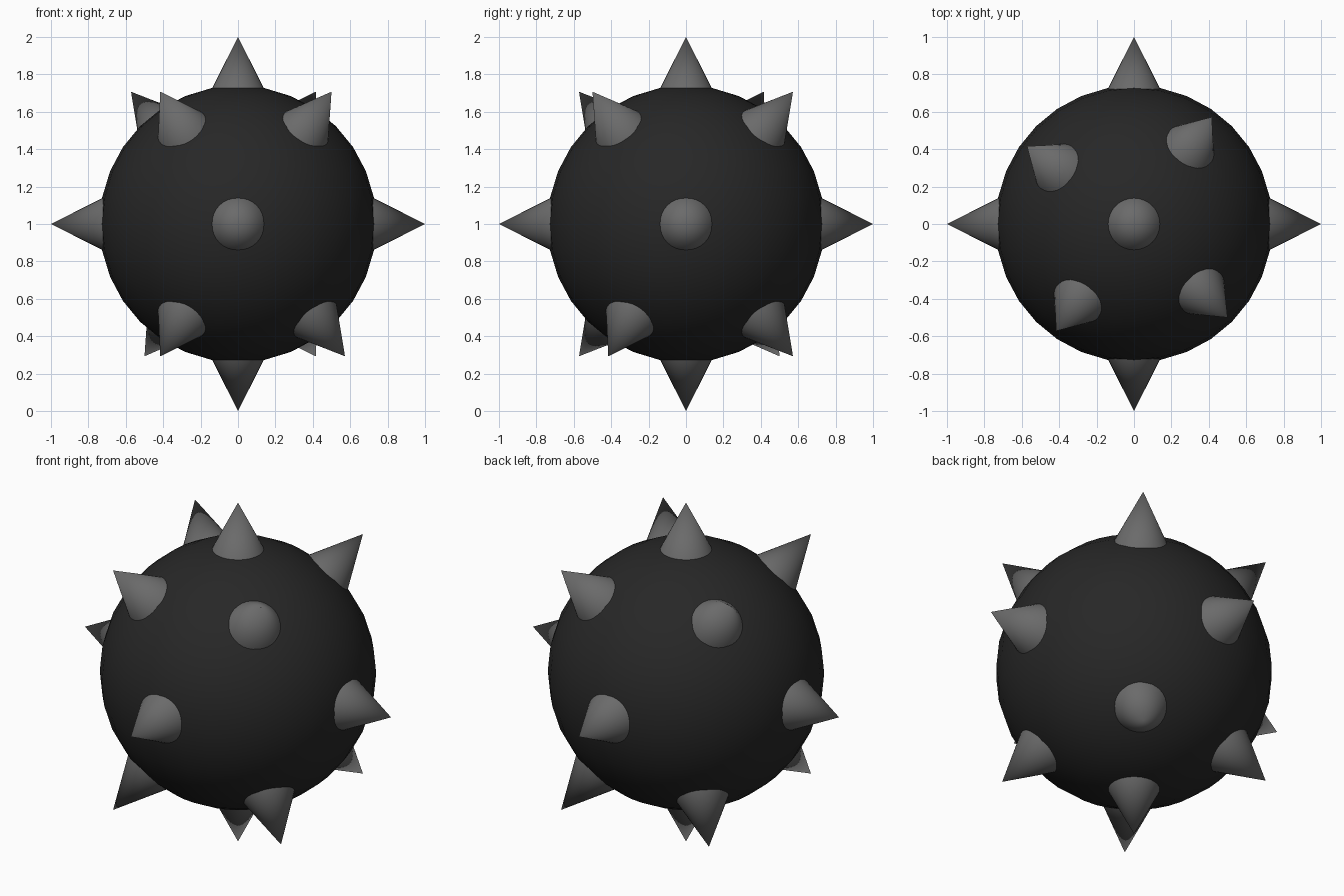
import bpy
from math import radians, sin, cos
from mathutils import Vector

if "Cube" in bpy.data.objects:
    bpy.data.objects.remove(bpy.data.objects["Cube"])

CENTRE = Vector((0, 0, 1))
R_BALL, R_TIP = 0.74, 1.0
BASE_DIST = 0.70           # spike bases are sunk slightly into the ball
SLOPE = 0.505              # spike radius per unit of height


def material(name, v):
    m = bpy.data.materials.new(name)
    m.diffuse_color = (v, v, v, 1)
    m.use_nodes = True
    m.node_tree.nodes["Principled BSDF"].inputs["Base Color"].default_value = m.diffuse_color
    return m


dark = material("dark_shell", 0.02)
steel = material("spike_grey", 0.145)

# Ball
bpy.ops.mesh.primitive_uv_sphere_add(segments=32, ring_count=16, radius=R_BALL, location=CENTRE)
ball = bpy.context.object
ball.name = "ball"
ball.data.materials.append(dark)
bpy.ops.object.shade_smooth()


def spike(direction):
    d = direction.normalized()
    h = R_TIP - BASE_DIST
    bpy.ops.mesh.primitive_cone_add(
        vertices=32, radius1=h * SLOPE, radius2=0, depth=h,
        location=CENTRE + d * (BASE_DIST + h / 2),
        rotation=d.to_track_quat('Z', 'Y').to_euler())
    ob = bpy.context.object
    ob.name = "spike"
    ob.data.materials.append(steel)
    bpy.ops.object.shade_smooth_by_angle(angle=radians(30))


# Six spikes along the axes
for axis in range(3):
    for s in (1, -1):
        v = Vector((0, 0, 0))
        v[axis] = s
        spike(v)

# Upper and lower rings of four diagonal spikes
for elevation, azimuths in ((45, (54, 144, 234, 315)), (-45, (54, 135, 234, 324))):
    e = radians(elevation)
    for az in azimuths:
        a = radians(az)
        spike(Vector((cos(e) * cos(a), cos(e) * sin(a), sin(e))))
